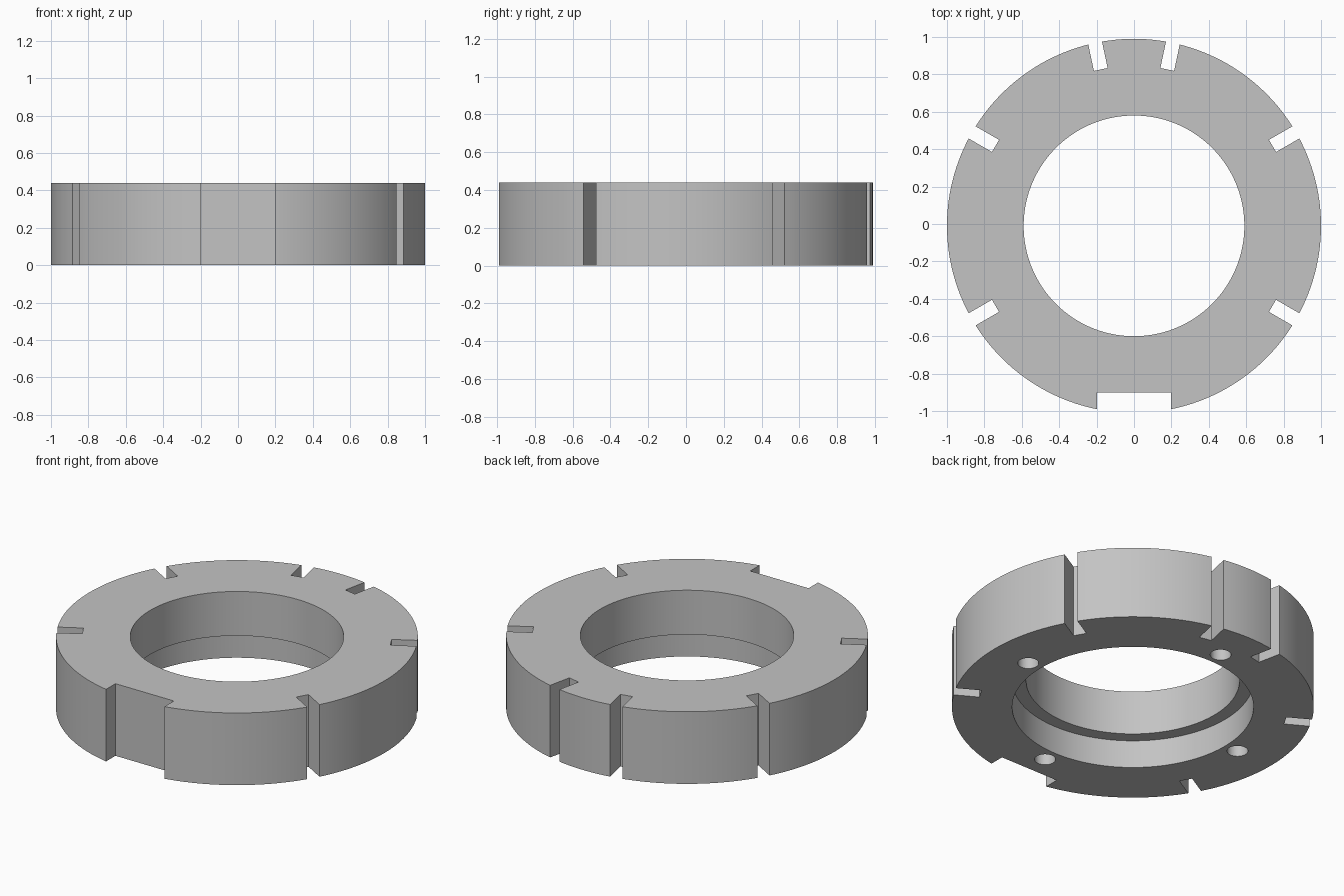
import bpy
import bmesh
from math import cos, sin, pi, radians
from mathutils import Matrix, Vector

cube = bpy.data.objects.get("Cube")
if cube:
    bpy.data.objects.remove(cube, do_unlink=True)

HEIGHT = 0.44
CENTRE = Matrix.Translation((0, -0.01, 0))
SEGMENTS = 180

steel = bpy.data.materials.new("grey_steel")
steel.use_nodes = True
steel.diffuse_color = (0.55, 0.55, 0.55, 1)
steel.node_tree.nodes["Principled BSDF"].inputs["Base Color"].default_value = (0.55, 0.55, 0.55, 1)


def finish(bm, name):
    bmesh.ops.recalc_face_normals(bm, faces=bm.faces[:])
    mesh = bpy.data.meshes.new(name)
    bm.to_mesh(mesh)
    bm.free()
    mesh.materials.append(steel)
    obj = bpy.data.objects.new(name, mesh)
    bpy.context.collection.objects.link(obj)
    return obj


def lathe(name, profile):
    """Closed ring swept from a (radius, height) profile."""
    bm = bmesh.new()
    loops = []
    for i in range(SEGMENTS):
        a = 2 * pi * i / SEGMENTS
        loops.append([bm.verts.new(CENTRE @ Vector((r * cos(a), r * sin(a), z))) for r, z in profile])
    for i, here in enumerate(loops):
        after = loops[(i + 1) % SEGMENTS]
        for j in range(len(profile)):
            k = (j + 1) % len(profile)
            bm.faces.new((here[j], after[j], after[k], here[k]))
    return finish(bm, name)


def add_slot(bm, angle, floor, width):
    """Full-height box cutting inwards to the floor radius."""
    place = (CENTRE @ Matrix.Rotation(radians(angle), 4, 'Z')
             @ Matrix.Translation((floor + 0.2, 0, HEIGHT / 2))
             @ Matrix.Diagonal((0.4, width, 1, 1)))
    bmesh.ops.create_cube(bm, size=1, matrix=place)


def add_pin_hole(bm, angle, depth=0.22):
    """Blind hole drilled up from the underside."""
    place = (CENTRE @ Matrix.Rotation(radians(angle), 4, 'Z')
             @ Matrix.Translation((0.755, 0, depth - 0.25)))
    bmesh.ops.create_cone(bm, cap_ends=True, segments=48, radius1=0.058,
                          radius2=0.058, depth=0.5, matrix=place)


# Ring body with a stepped bore, wider at the bottom
ring = lathe("locking_ring", [(0.59, 0.17), (0.59, HEIGHT), (1, HEIGHT),
                              (1, 0), (0.667, 0), (0.667, 0.17)])

# Narrow spanner notches, wide front flat and underside pin holes
cuts = bmesh.new()
for angle in (30, 78, 102, 150, 210, 330):
    add_slot(cuts, angle, 0.855, 0.075)
add_slot(cuts, 270, 0.89, 0.394)
for angle in range(0, 360, 90):
    add_pin_hole(cuts, angle)
cutter = finish(cuts, "notch_cutter")
cutter.hide_render = True

boolean = ring.modifiers.new("notches", 'BOOLEAN')
boolean.operation = 'DIFFERENCE'
boolean.solver = 'EXACT'
boolean.object = cutter

bpy.ops.object.select_all(action='DESELECT')
ring.select_set(True)
bpy.context.view_layer.objects.active = ring
bpy.ops.object.modifier_apply(modifier=boolean.name)
bpy.data.objects.remove(cutter, do_unlink=True)
bpy.ops.object.shade_smooth_by_angle(angle=radians(30))
